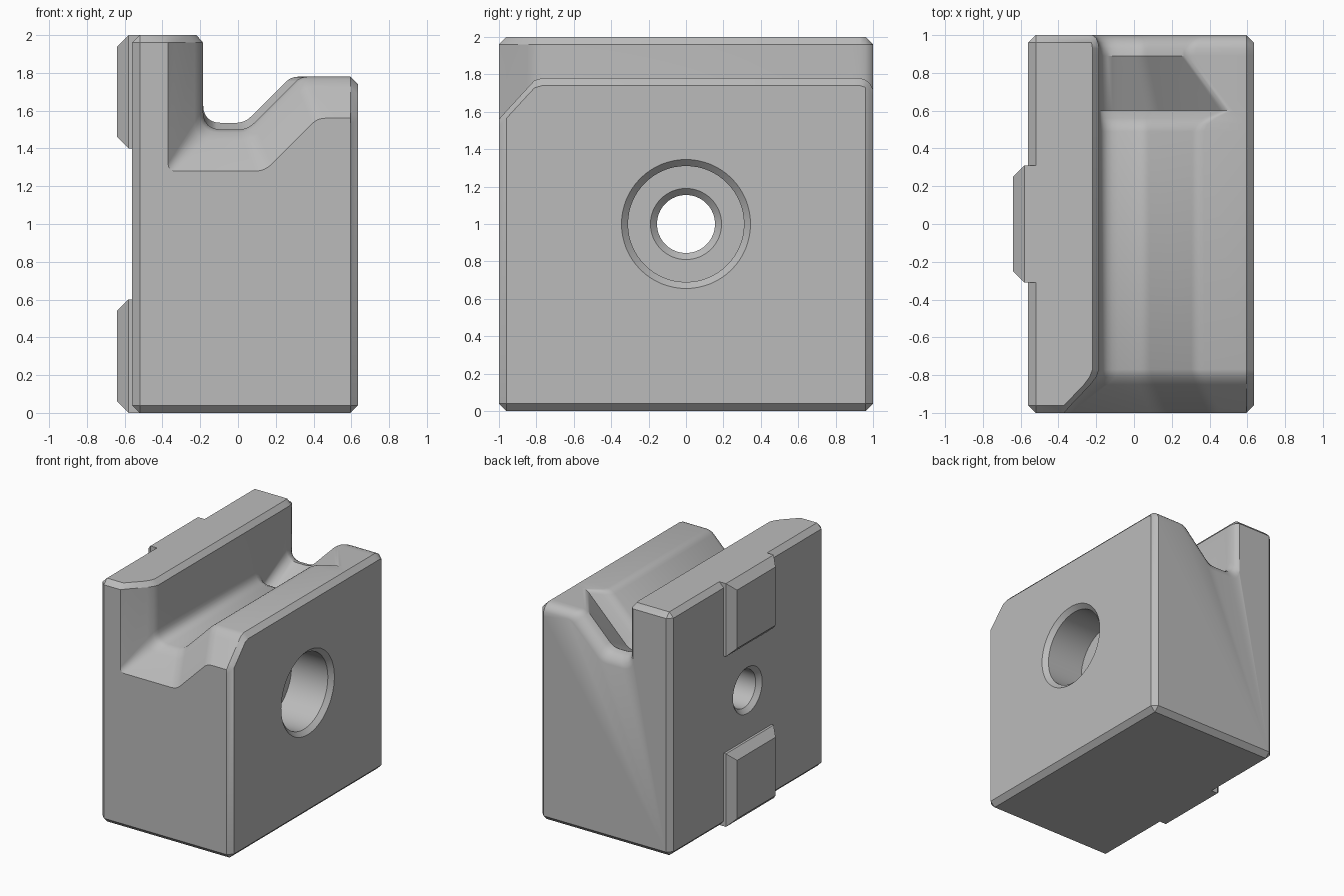
import bpy, bmesh, math
from mathutils import Vector

cube = bpy.data.objects.get("Cube")
if cube:
    bpy.data.objects.remove(cube, do_unlink=True)

metal = bpy.data.materials.new("plain_grey")
metal.use_nodes = True
GREY = (0.5, 0.5, 0.5, 1)
metal.diffuse_color = GREY
metal.node_tree.nodes["Principled BSDF"].inputs["Base Color"].default_value = GREY


def loft(name, rings):
    """Skin a list of equal-length closed rings and cap both ends."""
    bm = bmesh.new()
    rows = [[bm.verts.new(p) for p in ring] for ring in rings]
    n = len(rows[0])
    for a, b in zip(rows, rows[1:]):
        for k in range(n):
            m = (k + 1) % n
            bm.faces.new((a[k], a[m], b[m], b[k]))
    bm.faces.new(rows[0])
    bm.faces.new(rows[-1])
    bmesh.ops.remove_doubles(bm, verts=bm.verts, dist=0.0005)
    bmesh.ops.recalc_face_normals(bm, faces=bm.faces)
    mesh = bpy.data.meshes.new(name)
    bm.to_mesh(mesh)
    bm.free()
    mesh.materials.append(metal)
    obj = bpy.data.objects.new(name, mesh)
    bpy.context.collection.objects.link(obj)
    return obj


def rounded(before, corner, after, r, n=6):
    """Points that round one corner of a profile."""
    before, corner, after = Vector(before), Vector(corner), Vector(after)
    a = corner + (before - corner).normalized() * r
    b = corner + (after - corner).normalized() * r
    return [a.lerp(corner, t).lerp(corner.lerp(b, t), t)
            for t in (k / n for k in range(n + 1))]


LEFT, RIGHT, TOP, C = -0.56, 0.635, 2.0, 0.04


def section(y, wall, depth, drop, inset, fillet):
    """Body cross-section; the channel is offset by depth, the low top by drop."""
    low_top = 1.78 - drop
    floor = 1.5 - depth
    slope = 1.45 - depth * math.sqrt(2)
    crest = (low_top - slope, low_top)
    foot = (floor - slope, floor)
    root = (wall, floor)
    rim = (wall, TOP - C)
    pts = [(LEFT + inset, C), (LEFT + C, inset),
           (RIGHT - C, inset), (RIGHT - inset, C),
           (RIGHT - inset, low_top - C), (RIGHT - C, low_top)]
    pts += rounded(pts[-1], crest, foot, 0.04, 4)
    pts += rounded(crest, foot, root, 0.05, 4)
    pts += rounded(foot, root, rim, fillet)
    pts += [rim, (wall - 0.035, TOP - inset),
            (LEFT + C, TOP - inset), (LEFT + inset, TOP - C)]
    return [(x, y, z) for x, z in pts]


# Body: lead-in at the front, relief groove and rounded lip at the back
stations = [
    (-1.0, -0.37, 0.22, 0.22, C, 0.04),
    (-0.96, -0.335, 0.175, 0.175, 0, 0.05),
    (-0.85, -0.23, 0.055, 0.055, 0, 0.09),
    (-0.81, -0.2, 0.016, 0.012, 0, 0.1),
    (-0.77, -0.185, 0, 0, 0, 0.1),
    (0.49, -0.185, 0, 0, 0, 0.1),
    (0.53, -0.185, 0.015, 0, 0, 0.1),
    (0.56, -0.185, 0.045, 0, 0, 0.1),
    (0.6, -0.185, 0.11, 0, 0, 0.1),
    (0.89, -0.185, -0.035, 0, 0, 0.1),
    (0.93, -0.185, -0.028, 0, 0, 0.1),
    (0.96, -0.19, -0.01, 0.01, 0, 0.1),
    (0.985, -0.2, 0.02, 0.03, 0.025, 0.1),
    (1.0, -0.22, 0.055, 0.06, C, 0.1),
]
body = loft("block_body", [section(*s) for s in stations])

# Counterbored cross hole with chamfered rims
bore = [(-0.6, 0.23), (-0.525, 0.155), (0.235, 0.155), (0.27, 0.19),
        (0.27, 0.31), (0.6, 0.31), (0.675, 0.385)]
SIDES = 64
turns = [2 * math.pi * k / SIDES for k in range(SIDES)]
cutter = loft("bore_cutter", [[(x, r * math.cos(a), 1 + r * math.sin(a)) for a in turns]
                              for x, r in bore])
cutter.hide_render = True
cut = body.modifiers.new("bore", "BOOLEAN")
cut.operation = "DIFFERENCE"
cut.solver = "EXACT"
cut.object = cutter
bpy.context.view_layer.objects.active = body
body.select_set(True)
bpy.ops.object.modifier_apply(modifier="bore")
bpy.data.objects.remove(cutter, do_unlink=True)
bpy.ops.object.shade_smooth_by_angle(angle=math.radians(32))

# Chamfered locating keys on the plain side
for name, z0 in (("lower_key", 0.0), ("upper_key", 1.4)):
    rings = []
    for x, e in ((LEFT + C, 0), (-0.58, 0), (-0.64, 0.06)):
        y, lo, hi = 0.31 - e, z0 + e, z0 + 0.6 - e
        rings.append([(x, -y, lo), (x, y, lo), (x, y, hi), (x, -y, hi)])
    loft(name, rings)
